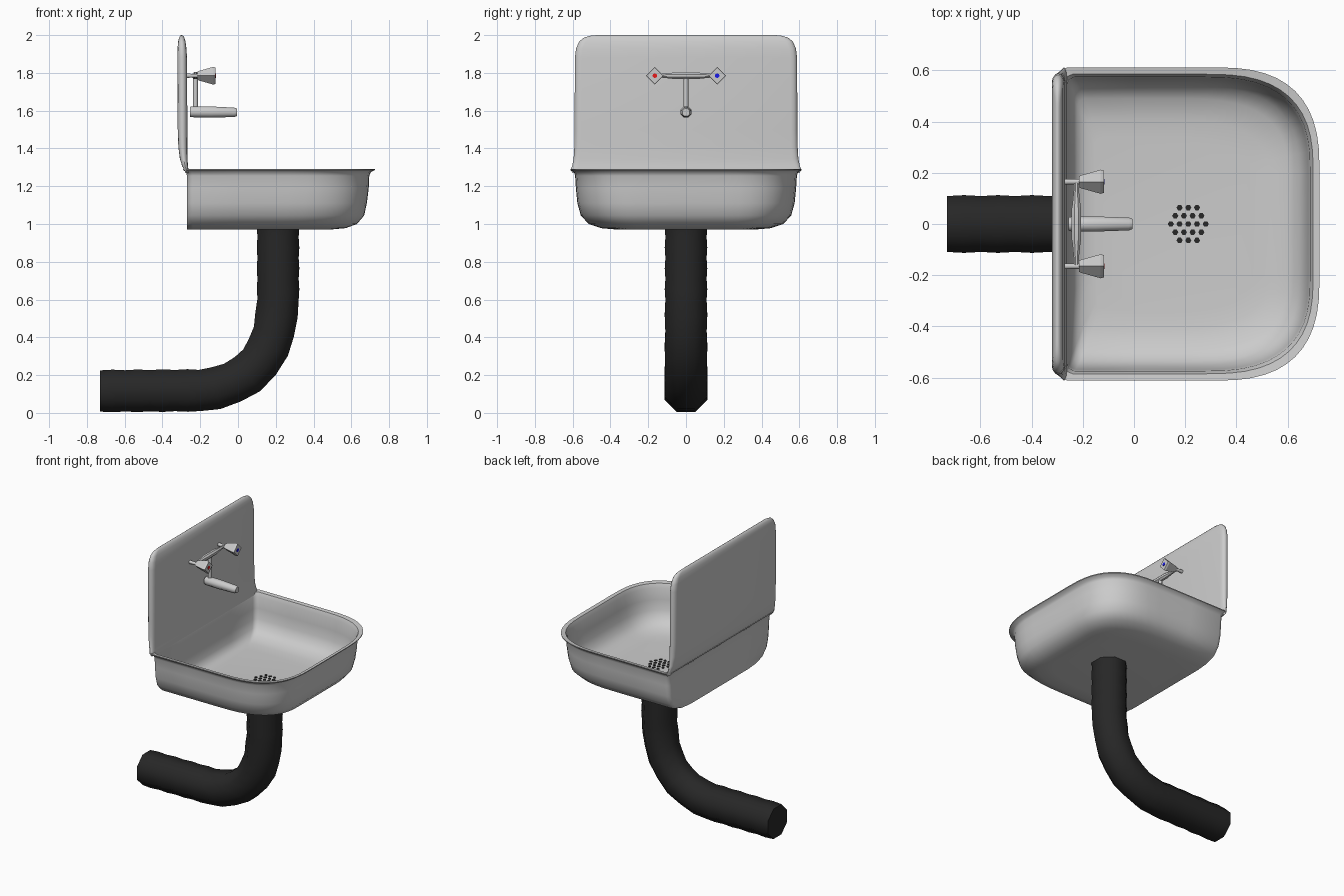
import bpy, bmesh, math
from mathutils import Vector

if "Cube" in bpy.data.objects:
    bpy.data.objects.remove(bpy.data.objects["Cube"])


def mat(name, rgb):
    m = bpy.data.materials.new(name)
    m.diffuse_color = (*rgb, 1)
    m.use_nodes = True
    m.node_tree.nodes["Principled BSDF"].inputs["Base Color"].default_value = m.diffuse_color
    return m


def loft(name, strands, angle=40, material=None):
    """Skin each list of rings and cap both ends."""
    bm = bmesh.new()
    for rings in strands:
        vs = [[bm.verts.new(p) for p in r] for r in rings]
        n = len(vs[0])
        for a, b in zip(vs, vs[1:]):
            for i in range(n):
                j = (i + 1) % n
                bm.faces.new((a[i], a[j], b[j], b[i]))
        bm.faces.new(vs[0])
        bm.faces.new(vs[-1])
    bmesh.ops.recalc_face_normals(bm, faces=bm.faces)
    me = bpy.data.meshes.new(name)
    bm.to_mesh(me)
    bm.free()
    ob = bpy.data.objects.new(name, me)
    bpy.context.collection.objects.link(ob)
    if material:
        me.materials.append(material)
    bpy.ops.object.select_all(action='DESELECT')
    ob.select_set(True)
    bpy.context.view_layer.objects.active = ob
    if angle:
        bpy.ops.object.shade_smooth_by_angle(angle=math.radians(angle))
    return ob


def sweep(path, sides=8, turn=0.5, side=(0, 1, 0)):
    """Rings of (x, y, z, radius) points; side is perpendicular to the path."""
    P = [Vector(p[:3]) for p in path]
    u = Vector(side)
    rings = []
    for i, p in enumerate(P):
        t = (P[min(i + 1, len(P) - 1)] - P[max(i - 1, 0)]).normalized()
        v = t.cross(u)
        angles = [2 * math.pi * (k + turn) / sides for k in range(sides)]
        rings.append([p + path[i][3] * (u * math.cos(a) + v * math.sin(a)) for a in angles])
    return rings


def tray_ring(x0, x1, w, z):
    """D-shaped outline: tight back corners, wide soft front corners."""
    half = [(x0, w * .5), (x0, w - .03), (x0 + .009, w - .009), (x0 + .03, w), (0, w)]
    a, b, e = .42, w - .2, 2 / 2.7
    for k in range(13):
        t = math.pi / 2 * (1 - k / 12)
        half.append((x1 - a + a * max(math.cos(t), 0) ** e,
                     w - b + b * max(math.sin(t), 0) ** e))
    pts = half + [(x, -y) for x, y in reversed(half)]
    return [(x, y, z) for x, y in pts]


def slab_ring(xb, xf, w, z):
    """Thin horizontal section of the splashback with rounded ends."""
    c, h, r = (xb + xf) / 2, (xf - xb) / 2, .035
    pts = []
    for s in (1, -1):
        for k in range(7):
            t = math.pi * (k / 6 - .5)
            pts.append((c + s * h * math.sin(t), s * (w - r + r * math.cos(t)), z))
    return pts


black = mat("black_rubber", (.02, .02, .02))
red = mat("red", (.8, .01, .01))
blue = mat("blue", (.01, .01, .8))

# Basin: outside from the bottom up, over the rim, then down the inside
basin = [(-.27, .48, .36, .970), (-.27, .57, .45, .978), (-.27, .63, .515, 1.0),
         (-.27, .668, .557, 1.045), (-.27, .682, .575, 1.11), (-.27, .692, .583, 1.19),
         (-.27, .695, .587, 1.255), (-.275, .703, .593, 1.274), (-.29, .725, .612, 1.286),
         (-.29, .725, .612, 1.292), (-.27, .70, .585, 1.288), (-.262, .688, .574, 1.26),
         (-.258, .68, .568, 1.18), (-.252, .668, .558, 1.11), (-.24, .645, .535, 1.055),
         (-.222, .60, .49, 1.02), (-.19, .52, .41, 1.005), (-.15, .46, .34, 1.0)]
loft("basin", [[tray_ring(*r) for r in basin]], 50)

# Splashback: flared foot, flat panel, rounded top corners
back = [(-.278, -.262, .60, 1.27), (-.285, -.262, .612, 1.287), (-.295, -.265, .603, 1.305),
        (-.308, -.267, .595, 1.345), (-.316, -.268, .591, 1.41), (-.319, -.268, .59, 1.5),
        (-.321, -.270, .588, 1.88), (-.320, -.273, .582, 1.93), (-.317, -.278, .565, 1.967),
        (-.312, -.284, .54, 1.987), (-.306, -.291, .505, 1.997), (-.301, -.297, .47, 2.0)]
loft("splashback", [[slab_ring(*r) for r in back]], 50)

# Ribbed drain pipe: drop, bend, horizontal run
line = [(.212, .985 - .055 * k) for k in range(8)]
line += [(.204, .52), (.19, .43), (.162, .35), (.115, .27), (.05, .205), (-.03, .16), (-.12, .13)]
line += [(-.2 - .0663 * k, .119 - .0004 * k) for k in range(9)]
pipe = [(x, 0, z, .118 if k % 2 else .122) for k, (x, z) in enumerate(line)]
loft("drain_pipe", [sweep(pipe)], 60, black)

# Drain holes in a hexagonal pattern
holes = []
for row in range(-2, 3):
    n = 5 - abs(row)
    for k in range(n):
        x, y = .212 + (k - (n - 1) / 2) * .034, row * .032
        holes.append(sweep([(x, y, .998, .012), (x, y, 1.003, .012)], 6))
loft("drain_holes", holes, 0, black)

# Tap: crossbar, riser and spout
loft("tap_crossbar", [sweep([(-.225, y, 1.785, r) for y, r in (
    (-.165, .010), (-.13, .011), (-.075, .017), (-.06, .02),
    (.06, .02), (.075, .017), (.13, .011), (.165, .010))], side=(1, 0, 0))])
loft("tap_riser", [sweep([(-.225, 0, 1.785, .013), (-.225, 0, 1.60, .013)])], 50)
loft("tap_spout", [sweep([(-.255, 0, 1.594, .028), (-.245, 0, 1.594, .031), (-.15, 0, 1.593, .032),
                          (-.02, 0, 1.591, .027), (-.005, 0, 1.591, .021)])], 50)

# Tap handles with stems and coloured dots
for label, y, colour in (("hot", -.165, red), ("cold", .165, blue)):
    z = 1.785
    loft(label + "_stem", [sweep([(-.28, y, z, .013), (-.245, y, z, .011), (-.20, y, z, .011)])], 50)
    loft(label + "_handle", [sweep([(-.215, y, z, .022), (-.205, y, z, .026), (-.13, y, z, .047),
                                    (-.118, y, z, .043)], 4, 0)], 0)
    loft(label + "_dot", [sweep([(-.12, y, z, .012), (-.116, y, z, .012)], 10)], 0, colour)
